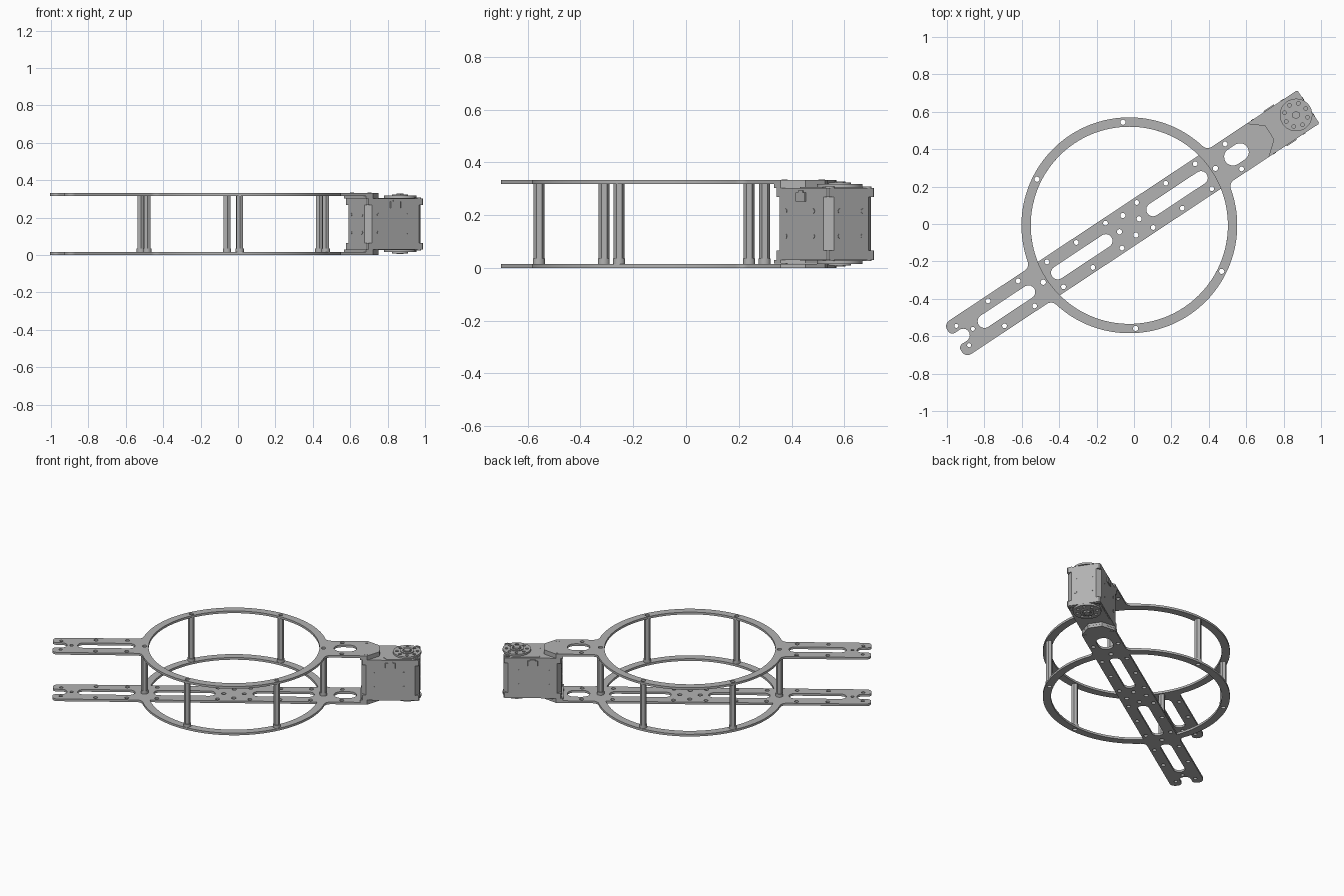
import bpy, bmesh
from math import pi, sin, cos, sqrt, atan2, radians
from mathutils import Matrix, Vector

cube = bpy.data.objects.get("Cube")
if cube:
    bpy.data.objects.remove(cube)

# Every part is built along the arm axis, then turned into place
PLACE = Matrix.Translation((-0.025, -0.007, 0)) @ Matrix.Rotation(radians(33.5), 4, 'Z')
HALF, OUTER, INNER, BOLT_R = 0.107, 0.577, 0.527, 0.552
THICK, TOP = 0.015, 0.332

grey = bpy.data.materials.new("machined grey")
grey.use_nodes = True
grey.diffuse_color = (0.45, 0.45, 0.45, 1)
grey.node_tree.nodes["Principled BSDF"].inputs["Base Color"].default_value = grey.diffuse_color


def add_mesh(name, mesh, smooth=True):
    obj = bpy.data.objects.new(name, mesh)
    bpy.context.collection.objects.link(obj)
    mesh.materials.clear()
    mesh.materials.append(grey)
    obj.matrix_world = PLACE
    if smooth:
        bpy.ops.object.select_all(action='DESELECT')
        bpy.context.view_layer.objects.active = obj
        obj.select_set(True)
        bpy.ops.object.shade_smooth_by_angle(angle=radians(30))
    return obj


def arc(cx, cy, r, a0, a1, n=8):
    return [(cx + r * cos(a0 + (a1 - a0) * i / n), cy + r * sin(a0 + (a1 - a0) * i / n))
            for i in range(n + 1)]


def circle(cx, cy, r, n=16):
    return arc(cx, cy, r, 0, 2 * pi, n)[:-1]


def slot(cx, length, r):
    d = length / 2 - r
    return arc(cx + d, 0, r, -pi / 2, pi / 2, 10) + arc(cx - d, 0, r, pi / 2, 1.5 * pi, 10)


def sheet(name, loops, z0, z1):
    """Extrude an outline with holes from z0 to z1."""
    curve = bpy.data.curves.new(name, 'CURVE')
    curve.dimensions, curve.fill_mode = '2D', 'BOTH'
    curve.extrude = (z1 - z0) / 2
    for pts in loops:
        s = curve.splines.new('POLY')
        s.points.add(len(pts) - 1)
        for p, (x, y) in zip(s.points, pts):
            p.co = (x, y, 0, 1)
        s.use_cyclic_u = True
    tmp = bpy.data.objects.new(name + " outline", curve)
    bpy.context.collection.objects.link(tmp)
    dg = bpy.context.evaluated_depsgraph_get()
    mesh = bpy.data.meshes.new_from_object(tmp.evaluated_get(dg))
    bpy.data.objects.remove(tmp)
    bm = bmesh.new()
    bm.from_mesh(mesh)
    bmesh.ops.remove_doubles(bm, verts=bm.verts, dist=1e-5)
    bmesh.ops.translate(bm, verts=bm.verts, vec=(0, 0, (z0 + z1) / 2))
    bmesh.ops.recalc_face_normals(bm, faces=bm.faces)
    bm.to_mesh(mesh)
    bm.free()
    return add_mesh(name, mesh)


def box(name, u0, u1, v0, v1, z0, z1, bevel=0.0):
    bm = bmesh.new()
    bmesh.ops.create_cube(bm, size=1)
    bmesh.ops.scale(bm, verts=bm.verts, vec=(u1 - u0, v1 - v0, z1 - z0))
    bmesh.ops.translate(bm, verts=bm.verts, vec=((u0 + u1) / 2, (v0 + v1) / 2, (z0 + z1) / 2))
    if bevel:
        upright = [e for e in bm.edges if abs(e.verts[0].co.z - e.verts[1].co.z) > 0.001]
        bmesh.ops.bevel(bm, geom=upright, offset=bevel, segments=1, affect='EDGES')
    mesh = bpy.data.meshes.new(name)
    bm.to_mesh(mesh)
    bm.free()
    return add_mesh(name, mesh, False)


def screw(name, pos, normal, r=0.009, h=0.004):
    bm = bmesh.new()
    turn = Vector(normal).to_track_quat('Z', 'Y').to_matrix().to_4x4()
    bmesh.ops.create_cone(bm, cap_ends=True, segments=12, radius1=r, radius2=r, depth=h,
                          matrix=Matrix.Translation(pos) @ turn)
    mesh = bpy.data.meshes.new(name)
    bm.to_mesh(mesh)
    bm.free()
    add_mesh(name, mesh)


# Plate outline: one half, then mirrored across the arm axis
f = 0.04
fu, fv = sqrt((OUTER + f) ** 2 - (HALF + f) ** 2), HALF + f
a = atan2(fv, fu)
end, rc, mouth = -1.12, 0.035, 0.035
half = [(0.90, 0.045), (0.825, HALF)]
half += arc(fu, fv, f, -pi / 2, -pi + a)
half += arc(0, 0, OUTER, a, pi - a, 64)[1:-1]
half += arc(-fu, fv, f, -a, -pi / 2)
half += arc(end + rc, HALF - rc, rc, pi / 2, pi)
half += arc(end + 0.025, mouth + 0.025, 0.025, pi, 1.5 * pi, 5)
half += arc(-1.065, 0, mouth, pi / 2, 0, 8)[:-1]
outline = half + [(u, -v) for u, v in reversed(half)]
outline.insert(len(half), (-1.065 + mouth, 0))

# Holes shared by both plates
stations = [radians(60 * k) for k in range(6)]
shared = [circle(BOLT_R * cos(t), BOLT_R * sin(t), 0.014) for t in stations]
shared += [circle(u, s * 0.08, 0.013) for u in (-0.853, -0.66, 0.667) for s in (-1, 1)]
shared += [circle(-1.068, s * 0.062, 0.011) for s in (-1, 1)]
shared += [circle(-1.003, 0, 0.011), slot(-0.788, 0.355, 0.036), slot(0.687, 0.14, 0.047)]

# Upper plate: open ring with arm stubs
sheet("upper_plate", [outline, circle(0, 0, INNER, 128)] + shared, TOP - THICK, TOP)

# Lower plate: the arm crosses the ring
b = math_angle = atan2(HALF, sqrt(INNER ** 2 - HALF ** 2))
window = arc(0, 0, INNER, b, pi - b, 56)
bar = [window, [(u, -v) for u, v in window], slot(0.306, 0.38, 0.036), slot(-0.305, 0.38, 0.036)]
bar += [circle(u, s * 0.08, 0.013) for u in (-0.475, -0.287, -0.1, 0.1, 0.287, 0.475) for s in (-1, 1)]
bar += [circle(0.063 * cos(k * pi / 2), 0.063 * sin(k * pi / 2), 0.014) for k in range(4)]
sheet("lower_plate", [outline] + bar + shared, 0, THICK)

# Hollow hexagonal standoffs with a foot collar
for i, t in enumerate(stations):
    x, y = BOLT_R * cos(t), BOLT_R * sin(t)
    bore = circle(x, y, 0.014)
    sheet(f"standoff_{i + 1}", [circle(x, y, 0.021, 6), bore], 0.035, TOP - THICK)
    sheet(f"standoff_collar_{i + 1}", [circle(x, y, 0.023, 16), bore], THICK, 0.035)

# Servo body with corner lugs
U0, U1, Z0, Z1 = 0.79, 1.148, 0.03, 0.303
box("servo_body", U0, U1, -HALF, HALF, Z0, Z1, 0.028)
for u in (U0, U1 - 0.038):
    for v in (-HALF, HALF - 0.038):
        for z in (Z0, Z1 - 0.035):
            box("servo_lug", u, u + 0.038, v, v + 0.038, z, z + 0.035, 0.006)

# Spacers, case covers, horns and lug screws on both ends of the servo
tab = [(0.78, -HALF), (0.825, -HALF), (0.90, -0.045), (0.90, 0.045), (0.825, HALF), (0.78, HALF)]
for side, base, d in (("upper", Z1, 1), ("lower", Z0, -1)):
    def layer(name, loops, lo, hi):
        sheet(f"{side}_{name}", loops, *sorted((base + d * lo, base + d * hi)))
    layer("spacer", [tab], 0, 0.0145)
    layer("case_cover", [[(0.925, -0.07), (0.945, -0.1), (1.10, -0.1), (1.10, 0.1), (0.925, 0.1)]], 0, 0.003)
    bolts = [circle(1.069 + 0.063 * cos(k * pi / 4), 0.063 * sin(k * pi / 4), 0.010, 12) for k in range(8)]
    layer("horn", [circle(1.069, 0, 0.087, 48)] + bolts, 0.002, 0.015)
    layer("horn_hub", [circle(1.069, 0, 0.043, 32), circle(1.069, 0, 0.028, 24)], 0.015, 0.021)
    layer("horn_bolt", [circle(1.069, 0, 0.022, 6)], 0.015, 0.025)
    for s in (-1, 1):
        layer("lug_screw", [circle(1.127, s * 0.084, 0.018), circle(1.127, s * 0.084, 0.009)], 0, 0.005)
        layer("tab_screw", [circle(0.817, s * 0.085, 0.012)], 0.0145, 0.031)

# Case screws and cable sockets on the servo sides
for z in (0.12, 0.215):
    for s in (-1, 1):
        for u in (0.86, 1.05):
            screw("side_screw", (u, s * HALF, z), (0, s, 0))
        screw("back_screw", (U0, s * 0.052, z), (-1, 0, 0))
        screw("front_screw", (U1, s * 0.052, z), (1, 0, 0))
for s in (-1, 1):
    v0, v1 = sorted((s * (HALF - 0.005), s * (HALF + 0.006)))
    box("cable_socket", 0.935, 1.0, v0, v1, 0.252, 0.285, 0.002)
    box("cable_socket_key", 0.952, 0.983, v0, v1, 0.285, 0.293)
